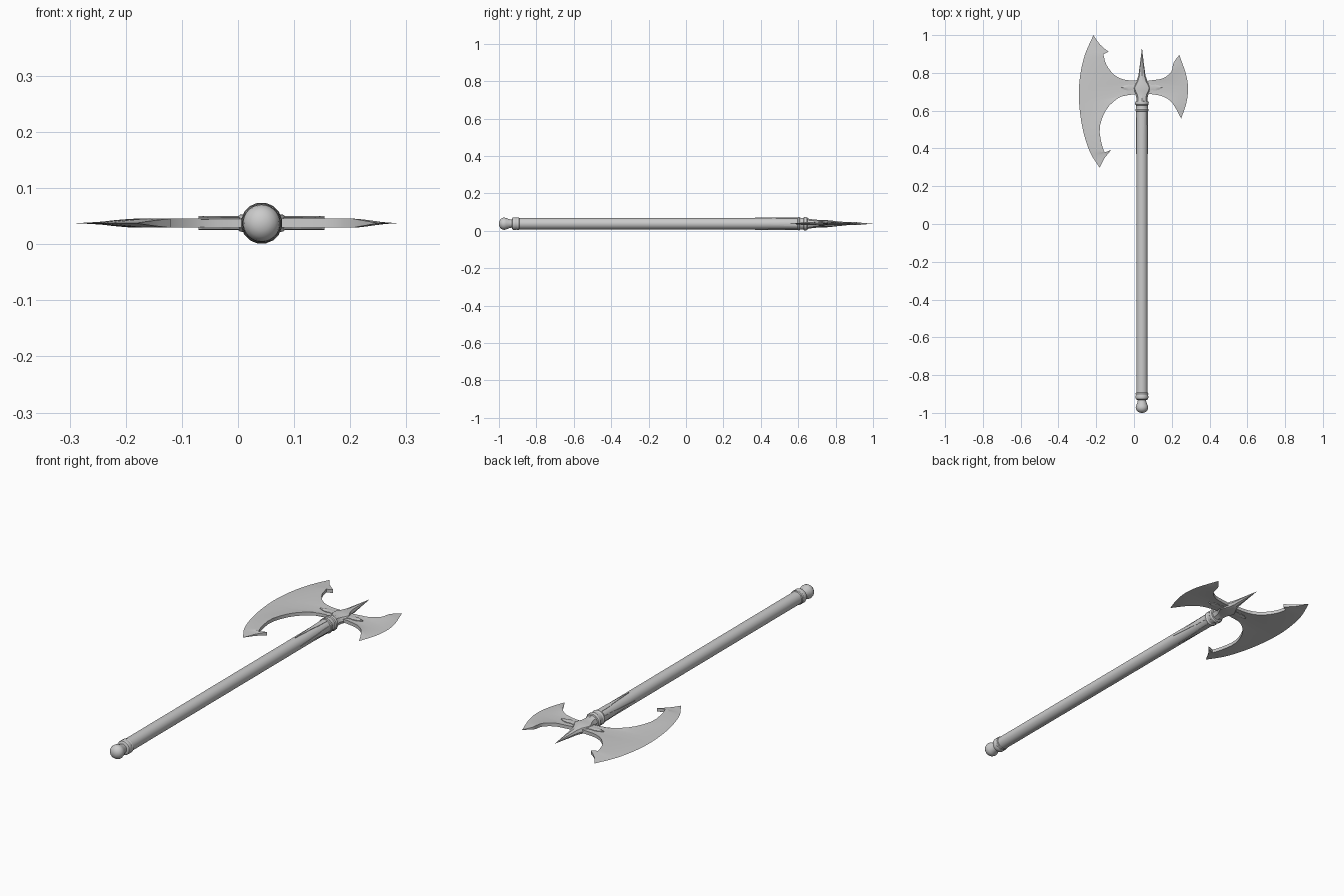
import bpy, bmesh, math
from mathutils import Vector

if "Cube" in bpy.data.objects:
    bpy.data.objects.remove(bpy.data.objects["Cube"])

CX, CZ = 0.042, 0.0375   # axis of the shaft (runs along y)


def finish(name, verts, faces, angle=30):
    me = bpy.data.meshes.new(name)
    me.from_pydata(verts, [], faces)
    bm = bmesh.new()
    bm.from_mesh(me)
    bmesh.ops.remove_doubles(bm, verts=bm.verts, dist=1e-5)
    bmesh.ops.recalc_face_normals(bm, faces=bm.faces)
    bm.to_mesh(me)
    bm.free()
    ob = bpy.data.objects.new(name, me)
    bpy.context.collection.objects.link(ob)
    bpy.ops.object.select_all(action='DESELECT')
    ob.select_set(True)
    bpy.context.view_layer.objects.active = ob
    bpy.ops.object.shade_smooth_by_angle(angle=math.radians(angle))
    return ob


def loft(name, rings, sides, angle=30, phase=0.0):
    """Elliptical rings (y, half width x, half height z) joined along y."""
    verts, faces = [], []
    for y, rx, rz in rings:
        for k in range(sides):
            a = 2 * math.pi * (k + phase) / sides
            verts.append((CX + rx * math.cos(a), y, CZ + rz * math.sin(a)))
    for i in range(len(rings) - 1):
        for k in range(sides):
            a, b = i * sides + k, i * sides + (k + 1) % sides
            faces.append((a, b, b + sides, a + sides))
    faces.append(tuple(range(sides)))
    faces.append(tuple(range(len(verts) - sides, len(verts))))
    return finish(name, verts, faces, angle)


def lathe(name, profile, sides=32, angle=35):
    return loft(name, [(y, r, r) for y, r in profile], sides, angle)


def spline(pts, n):
    """n segments of a Catmull-Rom curve through the 2D points."""
    p = [Vector(q) for q in pts]
    p = [2 * p[0] - p[1]] + p + [2 * p[-1] - p[-2]]
    out = []
    for j in range(n + 1):
        u = j / n * (len(p) - 3)
        i = min(int(u), len(p) - 4)
        t = u - i
        a, b, c, d = p[i:i + 4]
        out.append(0.5 * (2 * b + (c - a) * t + (2 * a - 5 * b + 4 * c - d) * t * t
                          + (3 * b - a - 3 * c + d) * t ** 3))
    return out


def blade(name, pieces, edge, thick):
    """Back outline pieces, each (points, segments), joined to a sharp edge curve."""
    inner = []
    for pts, n in pieces:
        inner += spline(pts, n)[(1 if inner else 0):]
    n, cols = len(inner), 10
    outer = spline(edge, n - 1)
    verts, faces = [], []
    for s in (1, -1):
        base = len(verts)
        for i in range(n):
            h = thick * min(1, min(i, n - 1 - i) / 4)
            for j in range(cols + 1):
                t = j / cols
                q = inner[i].lerp(outer[i], t)
                verts.append((q.x, q.y, CZ + s * h * (1 - t ** 1.5)))
        for i in range(n - 1):
            for j in range(cols):
                a = base + i * (cols + 1) + j
                faces.append((a, a + 1, a + cols + 2, a + cols + 1))
    half = n * (cols + 1)
    for i in range(n - 1):   # back wall
        a, b = i * (cols + 1), (i + 1) * (cols + 1)
        faces.append((a, b, b + half, a + half))
    return finish(name, verts, faces)


# Shaft, pommel and collars
lathe("shaft", [(-0.91, 0.03), (0.62, 0.03)])
lathe("pommel", [(-1.0, 0.004), (-0.998, 0.014), (-0.992, 0.024), (-0.982, 0.031),
                 (-0.972, 0.033), (-0.962, 0.031), (-0.945, 0.024), (-0.93, 0.021), (-0.90, 0.021)])
lathe("lower_collar", [(-0.931, 0.026), (-0.927, 0.032), (-0.92, 0.034), (-0.912, 0.034),
                       (-0.905, 0.032), (-0.9, 0.034), (-0.894, 0.033), (-0.89, 0.029)])
loft("upper_collar", [(y, r, r) for y, r in
     [(0.595, 0.03), (0.598, 0.035), (0.606, 0.036), (0.612, 0.032), (0.628, 0.032),
      (0.632, 0.036), (0.642, 0.037), (0.648, 0.034), (0.65, 0.026)]], 16, 30, 0.5)

# Pointed straps lying on the shaft below the collar
for k, label in enumerate(("right", "top", "left", "bottom")):
    mid = k * math.pi / 2
    verts, faces = [], []
    for y, w in ((0.37, 0.01), (0.43, 0.13), (0.50, 0.25), (0.53, 0.36), (0.605, 0.42)):
        for r in (0.028, 0.0325):
            for j in range(5):
                a = mid + w * (j / 2 - 1)
                verts.append((CX + r * math.cos(a), y, CZ + r * math.sin(a)))
    loop = [0, 1, 2, 3, 4, 9, 8, 7, 6, 5]
    for i in range(4):
        for m in range(10):
            a, b = i * 10 + loop[m], i * 10 + loop[(m + 1) % 10]
            faces.append((a, b, b + 10, a + 10))
    faces += [tuple(loop), tuple(v + 40 for v in loop)]
    finish(label + "_strap", verts, faces)

# Faceted hub drawn out into the top spike
loft("hub_spike", [(0.64, 0.03, 0.03), (0.665, 0.029, 0.025), (0.685, 0.034, 0.022),
                   (0.705, 0.048, 0.021), (0.72, 0.055, 0.021), (0.738, 0.044, 0.02),
                   (0.755, 0.030, 0.019), (0.785, 0.019, 0.016), (0.85, 0.010, 0.009),
                   (0.93, 0.0005, 0.0005)], 8, 25)

# Large barbed blade
blade("large_blade", [
    ([(-0.215, 1.0), (-0.18, 0.95), (-0.135, 0.912)], 4),
    ([(-0.135, 0.912), (-0.162, 0.898)], 2),
    ([(-0.162, 0.898), (-0.147, 0.845), (-0.105, 0.79), (-0.05, 0.764), (0.03, 0.758)], 12),
    ([(0.03, 0.758), (0.03, 0.69)], 2),
    ([(0.03, 0.69), (-0.045, 0.683), (-0.10, 0.655), (-0.15, 0.60), (-0.182, 0.51),
      (-0.17, 0.42), (-0.155, 0.378)], 14),
    ([(-0.155, 0.378), (-0.12, 0.392)], 2),
    ([(-0.12, 0.392), (-0.155, 0.35), (-0.182, 0.298)], 4)],
    [(-0.215, 1.0), (-0.262, 0.89), (-0.287, 0.77), (-0.291, 0.65), (-0.273, 0.51),
     (-0.235, 0.385), (-0.182, 0.298)], 0.008)

# Small blade on the other side
blade("small_blade", [
    ([(0.24, 0.895), (0.21, 0.855), (0.197, 0.805), (0.155, 0.772), (0.11, 0.763), (0.05, 0.755)], 15),
    ([(0.05, 0.755), (0.05, 0.69)], 2),
    ([(0.05, 0.69), (0.11, 0.685), (0.165, 0.67), (0.207, 0.635), (0.25, 0.558)], 15)],
    [(0.24, 0.895), (0.276, 0.79), (0.286, 0.715), (0.277, 0.64), (0.25, 0.558)], 0.008)

# Raised leaf-shaped langets gripping each blade
for s, label in ((-1, "left"), (1, "right")):
    outline = [(0.03, 0.02), (0.055, 0.013), (0.07, 0.016), (0.09, 0.012), (0.112, 0.001)]
    verts, faces = [], []
    for d, w in outline:
        for y, z in ((-w, -0.010), (-w, 0.010), (0, 0.0125), (w, 0.010), (w, -0.010), (0, -0.0125)):
            verts.append((CX + s * d, 0.722 + y, CZ + z))
    for i in range(len(outline) - 1):
        for m in range(6):
            a, b = i * 6 + m, i * 6 + (m + 1) % 6
            faces.append((a, b, b + 6, a + 6))
    faces += [tuple(range(6)), tuple(range(len(verts) - 6, len(verts)))]
    finish(label + "_langet", verts, faces, 20)
